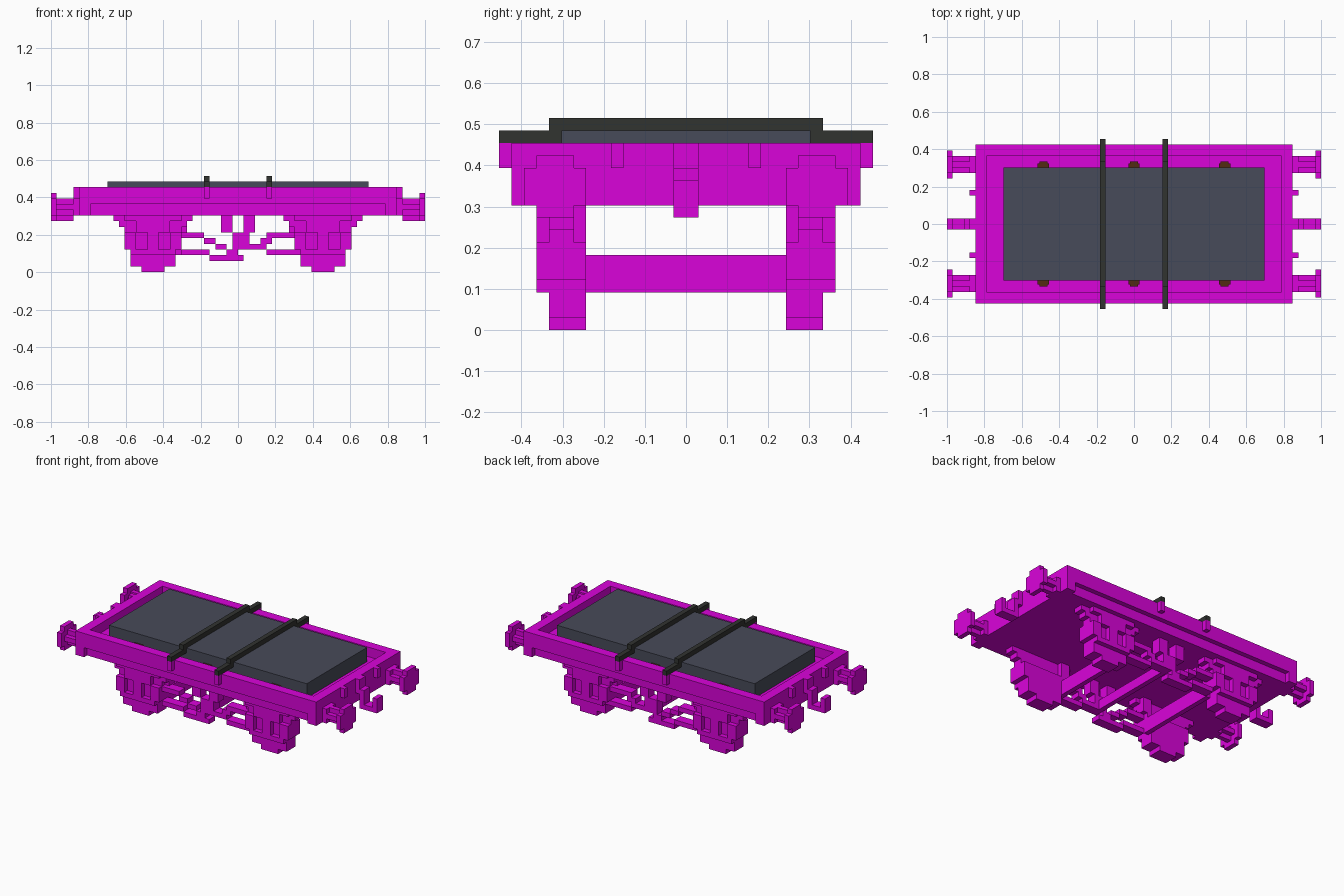
import bpy, bmesh

old = bpy.data.objects.get("Cube")
if old:
    bpy.data.objects.remove(old, do_unlink=True)

U = 1 / 33  # block size


def material(name, rgb):
    m = bpy.data.materials.new(name)
    m.use_nodes = True
    m.diffuse_color = (*rgb, 1)
    m.node_tree.nodes["Principled BSDF"].inputs["Base Color"].default_value = (*rgb, 1)
    return m


MAGENTA = material("magenta", (0.7, 0.001, 0.7))
SLATE = material("slate grey", (0.064, 0.07, 0.1))
BLACK = material("strap black", (0.031, 0.033, 0.03))
BROWN = material("wood brown", (0.085, 0.024, 0.006))


def part(name, mat, boxes, mirror=""):
    """Blocks given as (x0, x1, y0, y1, z0, z1) in block units, mirrored over x and/or y."""
    bm = bmesh.new()
    for sx in ((1, -1) if "x" in mirror else (1,)):
        for sy in ((1, -1) if "y" in mirror else (1,)):
            for x0, x1, y0, y1, z0, z1 in boxes:
                vs = bmesh.ops.create_cube(bm, size=1)["verts"]
                for v in vs:
                    v.co.x = sx * (x0 + (v.co.x + 0.5) * (x1 - x0)) * U
                    v.co.y = sy * (y0 + (v.co.y + 0.5) * (y1 - y0)) * U
                    v.co.z = (z0 + (v.co.z + 0.5) * (z1 - z0)) * U
    bmesh.ops.recalc_face_normals(bm, faces=bm.faces)
    me = bpy.data.meshes.new(name)
    bm.to_mesh(me)
    bm.free()
    me.materials.append(mat)
    ob = bpy.data.objects.new(name, me)
    bpy.context.collection.objects.link(ob)
    return ob


# Body: rim, recessed side sills and deck
part("end_beams", MAGENTA, [(26, 28, -14, 14, 10, 15)], "x")
part("side_rails", MAGENTA, [(-26, 26, 12, 14, 12, 15)], "y")
part("side_sills", MAGENTA, [(-26, 26, 12, 13, 10, 12)], "y")
part("deck", MAGENTA, [(-26, 26, -12, 12, 10, 13)])

# Load with its side pegs and two stepped straps
part("load_slab", SLATE, [(-23, 23, -10, 10, 13, 16)])
part("wood_pegs", BROWN, [(15, 17, 10, 10.7, 13, 14), (15.3, 16.7, 10.7, 11, 13, 14)], "xy")
part("middle_wood_pegs", BROWN, [(-1, 1, 10, 10.7, 13, 14), (-0.7, 0.7, 10.7, 11, 13, 14)], "y")
part("straps", BLACK, [(5, 6, -11, 11, 16, 17)], "x")
part("strap_ends", BLACK, [(5, 6, 10, 15, 15, 16)], "xy")
part("strap_anchors", MAGENTA, [(5, 6, 14, 15, 13, 15)], "xy")

# Buffers: square foot, plus-shaped stem, corner-cut head
part("buffers", MAGENTA, [
    (28, 29, 9, 12, 10, 13),
    (29, 32, 9, 12, 11, 12),
    (29, 32, 10, 11, 10, 13),
    (32, 33, 8, 13, 10, 13),
    (32, 33, 9, 12, 9, 10),
    (32, 33, 9, 12, 13, 14),
], "xy")

# J-shaped coupling hooks and end brackets
part("coupling_hooks", MAGENTA, [
    (28, 29, -1, 1, 12, 15),
    (29, 30, -1, 1, 9, 13),
    (30, 33, -1, 1, 9, 10),
    (32, 33, -1, 1, 10, 12),
], "x")
part("end_brackets", MAGENTA, [(28, 29, 5, 6, 13, 15)], "xy")

# Axle guards: half-width about the axle, z range, inner y
C = 15
steps = [(2, 0, 1, 8), (4, 1, 4, 8), (5, 4, 7, 8),
         (5, 7, 8, 9), (6, 8, 9, 9), (7, 9, 10, 9)]
part("axle_guards", MAGENTA,
     [(C - w, C + w, y0, 11, z0, z1) for w, z0, z1, y0 in steps], "xy")

# U-shaped outer frames around each axle, with springs above
part("axle_frames", MAGENTA, [
    (C - 5, C - 3, 11, 12, 4, 7),
    (C + 3, C + 5, 11, 12, 4, 7),
    (C - 4, C + 4, 11, 12, 3, 4),
    (C - 1, C + 1, 11, 12, 4, 7),
], "xy")
part("leaf_springs", MAGENTA, [
    (C - 3, C + 3, 11, 12, 7, 9),
    (C - 5, C + 5, 11, 12, 9, 10),
], "xy")

# Brake gear: beams across, hangers, rods along each side
part("brake_beams", MAGENTA, [(10, 11, -9, 9, 3, 6)], "x")
part("middle_brake_beam", MAGENTA, [(0, 1, -9, 9, 4, 6)])
part("brake_shoes", MAGENTA, [(9, 11, 8, 10, 7, 10)], "xy")
part("brake_hangers", MAGENTA, [
    (-3, -1, 9, 11, 7, 10),
    (1, 3, 9, 11, 7, 10),
    (-1, 2, 9, 11, 4, 7),
], "y")
part("brake_rods", MAGENTA, [
    (-10, -6, 9, 11, 6, 7),
    (-6, -4, 9, 11, 5, 6),
    (-4, -2, 9, 11, 4, 5),
    (-2, 0, 9, 11, 3, 4),
    (-10, -5, 9, 11, 3, 4),
    (-5, 1, 9, 11, 2, 3),
    (2, 5, 9, 11, 4, 5),
    (4, 6, 9, 11, 5, 6),
    (5, 10, 9, 11, 6, 7),
    (5, 11, 9, 11, 3, 4),
], "y")
